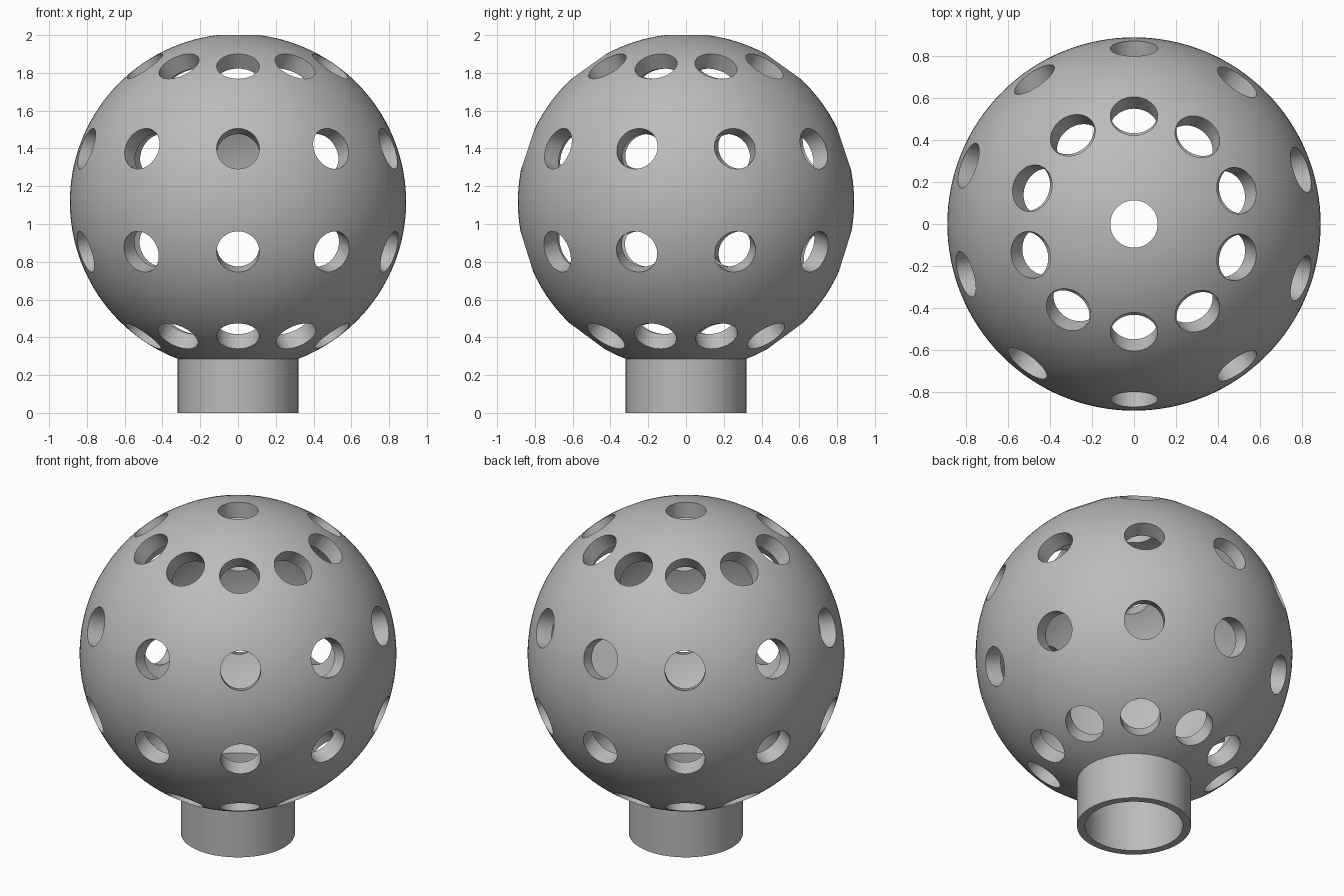
import bpy, bmesh
from math import sin, cos, asin, pi, radians
from mathutils import Matrix, Vector

cube = bpy.data.objects.get("Cube")
if cube:
    bpy.data.objects.remove(cube, do_unlink=True)

OUTER, INNER, CENTRE = 0.89, 0.795, 1.117
NECK_OUT, NECK_IN = 0.32, 0.275
HOLE, HOLE_CENTRE = 0.113, 1.127

grey = bpy.data.materials.new("plain grey")
grey.use_nodes = True
grey.diffuse_color = (0.5, 0.5, 0.5, 1)
grey.node_tree.nodes["Principled BSDF"].inputs["Base Color"].default_value = (0.5, 0.5, 0.5, 1)


def make_object(name, bm):
    mesh = bpy.data.meshes.new(name)
    bm.to_mesh(mesh)
    bm.free()
    mesh.materials.append(grey)
    obj = bpy.data.objects.new(name, mesh)
    bpy.context.collection.objects.link(obj)
    return obj


def arc(radius, r_top, r_bottom, steps=56):
    """Arc of a sphere section, from the top opening to the neck opening."""
    a, b = asin(r_top / radius), pi - asin(r_bottom / radius)
    angles = [a + (b - a) * i / steps for i in range(steps + 1)]
    return [Vector((radius * sin(t), 0, CENTRE + radius * cos(t))) for t in angles]


# Hollow ball with open neck and top hole, turned from one closed profile
profile = arc(OUTER, HOLE, NECK_OUT)
profile += [Vector((NECK_OUT, 0, 0)), Vector((NECK_IN, 0, 0))]
profile += reversed(arc(INNER, HOLE, NECK_IN))
bm = bmesh.new()
verts = [bm.verts.new(p) for p in profile]
edges = [bm.edges.new((v, verts[i - 1])) for i, v in enumerate(verts)]
bmesh.ops.spin(bm, geom=verts + edges, cent=(0, 0, 0), axis=(0, 0, 1),
               angle=2 * pi, steps=128, use_merge=False)
bmesh.ops.remove_doubles(bm, verts=bm.verts[:], dist=0.0001)
bmesh.ops.recalc_face_normals(bm, faces=bm.faces[:])
shell = make_object("perforated_ball", bm)

# Radial drills: four rings of ten; one upper hole at the back is blind
bm = bmesh.new()
for elevation in (-54, -18, 18, 54):
    for k in range(10):
        turn = 36 * k                      # clockwise from the back
        if turn > 180:
            turn += 1.4
        az, el = radians(turn), radians(elevation)
        direction = Vector((sin(az) * cos(el), cos(az) * cos(el), sin(el)))
        start = 0.80 if (elevation == 18 and k == 0) else 0.6
        end = 1.0
        place = Matrix.Translation(Vector((0, 0, HOLE_CENTRE)) + direction * (start + end) / 2)
        place = place @ direction.to_track_quat('Z', 'Y').to_matrix().to_4x4()
        bmesh.ops.create_cone(bm, cap_ends=True, segments=40, radius1=HOLE,
                              radius2=HOLE, depth=end - start, matrix=place)
drills = make_object("hole_drills", bm)
drills.hide_render = True

# Drill the ball and keep only the result
cut = shell.modifiers.new("holes", 'BOOLEAN')
cut.operation = 'DIFFERENCE'
cut.solver = 'EXACT'
cut.object = drills
bpy.ops.object.select_all(action='DESELECT')
bpy.context.view_layer.objects.active = shell
shell.select_set(True)
bpy.ops.object.modifier_apply(modifier=cut.name)
bpy.data.objects.remove(drills, do_unlink=True)

bpy.ops.object.shade_smooth_by_angle(angle=radians(30))
